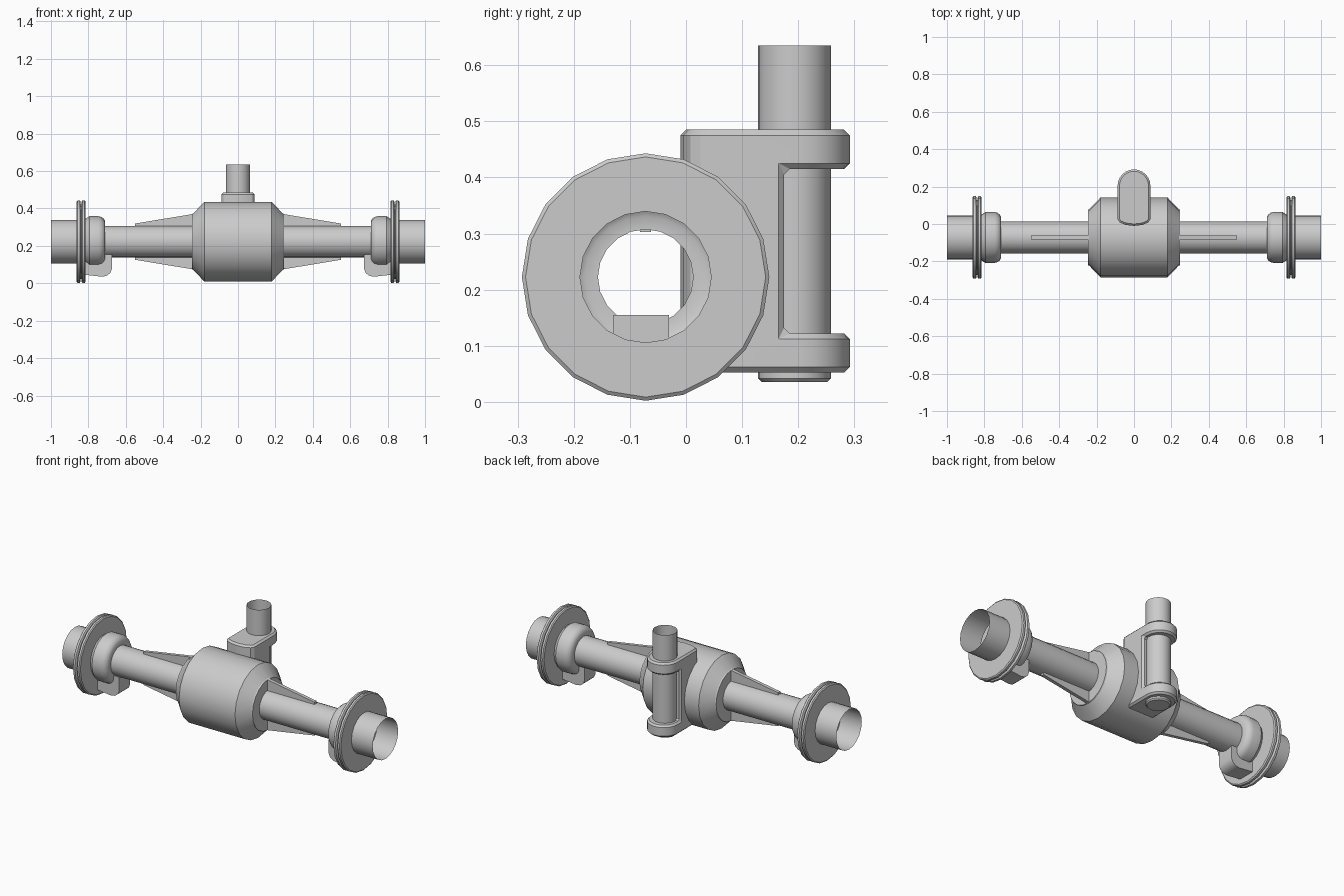
import bpy, bmesh, math
from mathutils import Vector

cube = bpy.data.objects.get("Cube")
if cube:
    bpy.data.objects.remove(cube, do_unlink=True)

AXLE_Y, AXLE_Z = -0.072, 0.2225
ROD_Y = 0.193
SIDES = 20

grey = bpy.data.materials.new("plain_grey")
grey.use_nodes = True
GREY = (0.6, 0.6, 0.6, 1)
grey.diffuse_color = GREY
grey.node_tree.nodes["Principled BSDF"].inputs["Base Color"].default_value = GREY


def finish(name, bm):
    """Turn a bmesh into a shaded object."""
    bmesh.ops.remove_doubles(bm, verts=bm.verts, dist=1e-5)
    bmesh.ops.recalc_face_normals(bm, faces=bm.faces)
    mesh = bpy.data.meshes.new(name)
    bm.to_mesh(mesh)
    bm.free()
    obj = bpy.data.objects.new(name, mesh)
    bpy.context.collection.objects.link(obj)
    mesh.materials.append(grey)
    smooth(obj)
    return obj


def smooth(obj):
    bpy.ops.object.select_all(action='DESELECT')
    obj.select_set(True)
    bpy.context.view_layer.objects.active = obj
    bpy.ops.object.shade_smooth_by_angle(angle=math.radians(30))


def lathe(name, profile, centre, axis='X', side=1):
    """Revolve (distance, radius) points around an axis as an open shell."""
    bm = bmesh.new()
    rings = []
    for d, r in profile:
        ring = []
        for i in range(SIDES):
            a = math.tau * i / SIDES
            s, c = r * math.sin(a), r * math.cos(a)
            p = Vector((d * side, s, c)) if axis == 'X' else Vector((s, c, d))
            ring.append(bm.verts.new(p + Vector(centre)))
        rings.append(ring)
    for lo, hi in zip(rings, rings[1:]):
        for i in range(SIDES):
            j = (i + 1) % SIDES
            bm.faces.new((lo[i], lo[j], hi[j], hi[i]))
    bmesh.ops.dissolve_degenerate(bm, edges=bm.edges, dist=1e-6)
    return finish(name, bm)


def prism(name, outline, depth):
    """Extrude a closed outline of 3D points along a vector."""
    bm = bmesh.new()
    face = bm.faces.new([bm.verts.new(p) for p in outline])
    ext = bmesh.ops.extrude_face_region(bm, geom=[face], use_keep_orig=True)
    moved = [v for v in ext["geom"] if isinstance(v, bmesh.types.BMVert)]
    bmesh.ops.translate(bm, vec=depth, verts=moved)
    return finish(name, bm)


# Central housing and the tube running through it
axle = (0, AXLE_Y, AXLE_Z)
half = [(0.18, 0.213), (0.24, 0.15), (0.247, 0.148), (0.247, 0.085)]
lathe("drum_housing", [(-x, r) for x, r in reversed(half)] + half, axle)
lathe("axle_tube", [(-0.72, 0.085), (0.72, 0.085)], axle)

# Hub: rounded boss, grooved double disc and open end sleeve
hub = [(0.71, 0.085), (0.71, 0.108), (0.717, 0.122), (0.73, 0.132), (0.745, 0.136),
       (0.795, 0.136), (0.815, 0.122), (0.815, 0.214), (0.82, 0.2205), (0.832, 0.2205),
       (0.836, 0.214), (0.836, 0.2), (0.842, 0.2), (0.842, 0.214), (0.846, 0.2205),
       (0.858, 0.2205), (0.863, 0.214), (0.863, 0.117), (1, 0.117)]

# Block below each hub, as an x-z outline
block = [(0.815, 0.155), (0.675, 0.155), (0.675, 0.075), (0.683, 0.055),
         (0.7, 0.041), (0.725, 0.035), (0.815, 0.045)]

# Stiffening fin, as (x, offset from axle)
fin = [(0.24, 0.08), (0.24, 0.148), (0.55, 0.097), (0.55, 0.08)]

for side, label in ((1, "left"), (-1, "right")):
    lathe(label + "_hub", hub, axle, side=side)
    prism(label + "_block", [(side * x, -0.13, z) for x, z in block], (0, 0.1, 0))
    for up, level in ((1, "upper"), (-1, "lower")):
        outline = [(side * x, AXLE_Y - 0.01, AXLE_Z + up * z) for x, z in fin]
        prism(f"{label}_{level}_fin", outline, (0, 0.02, 0))

# Bracket: rounded block with the middle of its back cut away
W, FRONT, BACK = 0.088, -0.01, 0.292
outline = []
for i in range(13):
    a = math.pi * i / 12
    outline.append((W * math.cos(a), BACK - W + W * math.sin(a), 0.052))
for i in range(7):
    a = math.pi * i / 6
    outline.append((-W * math.cos(a), FRONT + 0.036 - 0.036 * math.sin(a), 0.052))
bracket = prism("rod_bracket", outline, (0, 0, 0.433))
cutter = prism("bracket_cutter", [(-0.2, 0.175, 0.122), (0.2, 0.175, 0.122),
                                  (0.2, 0.5, 0.122), (-0.2, 0.5, 0.122)], (0, 0, 0.293))
cutter.hide_render = True
cut = bracket.modifiers.new("cut", 'BOOLEAN')
cut.operation, cut.object, cut.solver = 'DIFFERENCE', cutter, 'EXACT'
bevel = bracket.modifiers.new("bevel", 'BEVEL')
bevel.width, bevel.limit_method, bevel.angle_limit = 0.01, 'ANGLE', math.radians(50)
bpy.ops.object.select_all(action='DESELECT')
bracket.select_set(True)
bpy.context.view_layer.objects.active = bracket
for name in ("cut", "bevel"):
    bpy.ops.object.modifier_apply(modifier=name)
bpy.data.objects.remove(cutter, do_unlink=True)
smooth(bracket)

# Upright rod, open at the top and capped below
lathe("upright_rod", [(0.035, 0), (0.035, 0.058), (0.042, 0.065), (0.635, 0.065)],
      (0, ROD_Y, 0), axis='Z')
